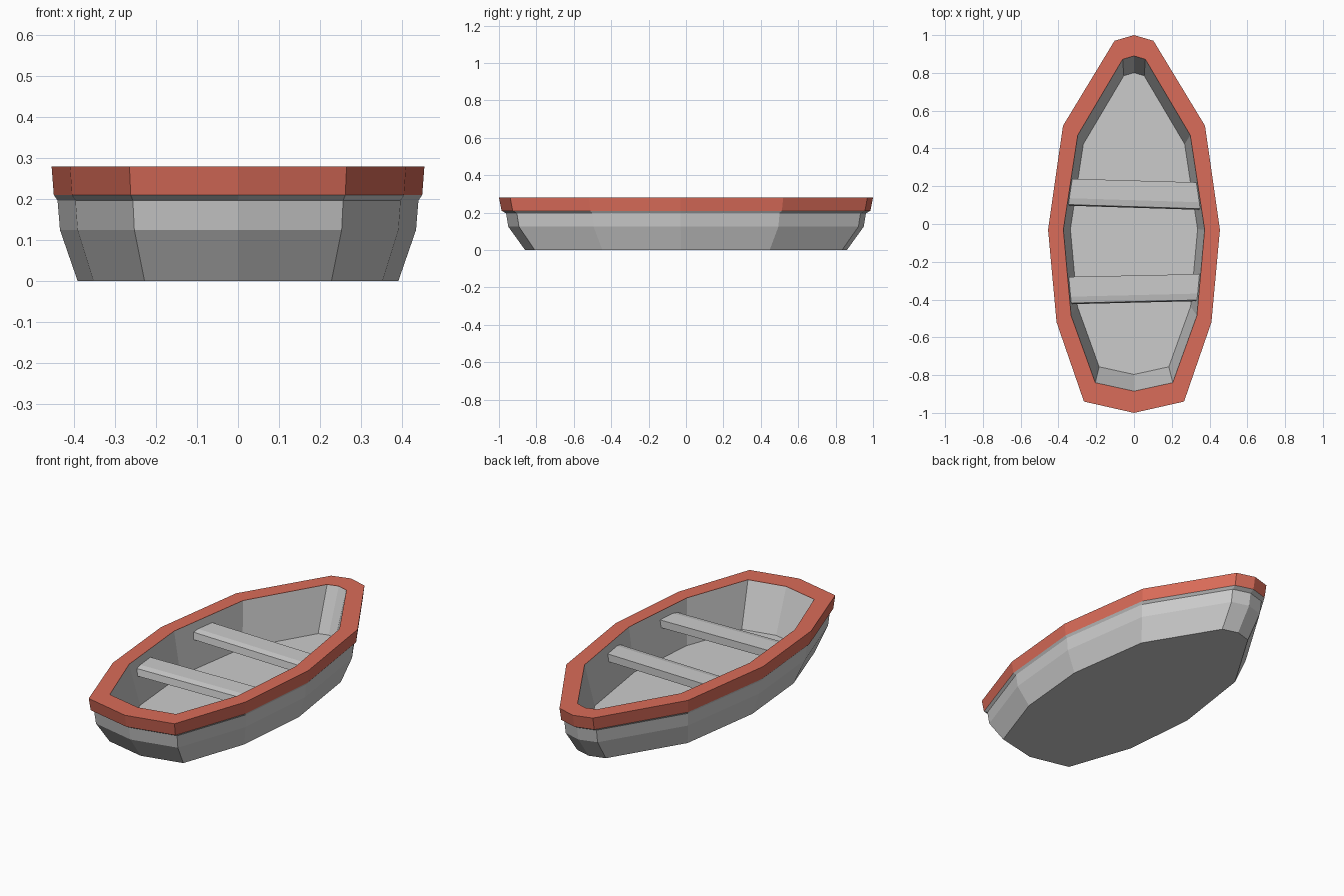
import bpy, bmesh

if "Cube" in bpy.data.objects:
    bpy.data.objects.remove(bpy.data.objects["Cube"])

# Half plan outlines from bow to stern (x >= 0)
OUTER = [(0, 1.0), (.103, .97), (.376, .52), (.455, -.03), (.41, -.52), (.265, -.94), (0, -1.0)]
INNER = [(0, .89), (.06, .872), (.298, .47), (.374, -.03), (.333, -.485), (.205, -.84), (0, -.885)]


def ring(half, scale_x, scale_y, z):
    """Mirror a half outline into a closed 12-point ring, scaled at height z."""
    full = half + [(-x, y) for x, y in reversed(half[1:-1])]
    return [(x * scale_x, y * scale_y, z) for x, y in full]


def loft(name, rings, caps=False):
    """Skin a series of matching rings, optionally capping both ends."""
    bm = bmesh.new()
    loops = [[bm.verts.new(p) for p in r] for r in rings]
    n = len(loops[0])
    for a, b in zip(loops, loops[1:]):
        for i in range(n):
            j = (i + 1) % n
            bm.faces.new((a[i], a[j], b[j], b[i]))
    if caps:
        bm.faces.new(loops[0])
        bm.faces.new(loops[-1])
    bmesh.ops.recalc_face_normals(bm, faces=bm.faces)
    mesh = bpy.data.meshes.new(name)
    bm.to_mesh(mesh)
    bm.free()
    obj = bpy.data.objects.new(name, mesh)
    bpy.context.collection.objects.link(obj)
    return obj


# Outer hull: flat bottom, flared sides, small lip under the gunwale
hull = loft("hull", [
    ring(OUTER, .86, .86, 0),
    ring(OUTER, .955, .95, .125),
    ring(OUTER, .968, .962, .197),
    ring(OUTER, .988, .986, .21),
    ring(INNER, 1, 1, .278),
    ring(INNER, .9, .9, .04),
], caps=True)

# Red gunwale: closed band around the top
gunwale = loft("gunwale", [
    ring(OUTER, .988, .986, .21),
    ring(OUTER, 1, 1, .28),
    ring(INNER, 1, 1, .28),
    ring(INNER, 1, 1, .278),
    ring(OUTER, .988, .986, .21),
])
red = bpy.data.materials.new("red_paint")
red.diffuse_color = (.7, .15, .1, 1)
red.use_nodes = True
red.node_tree.nodes["Principled BSDF"].inputs["Base Color"].default_value = red.diffuse_color
gunwale.data.materials.append(red)


# Seats: slightly skewed planks with a chamfered front edge
def seat(name, left, right):
    def section(x, back, front):
        return [(x, back, .195), (x, back, .237), (x, front + .04, .237),
                (x, front + .006, .23), (x, front, .192)]
    loft(name, [section(-.352, *left), section(.35, *right)], caps=True)


seat("middle_seat", (.24, .097), (.22, .075))
seat("rear_seat", (-.28, -.425), (-.265, -.408))
